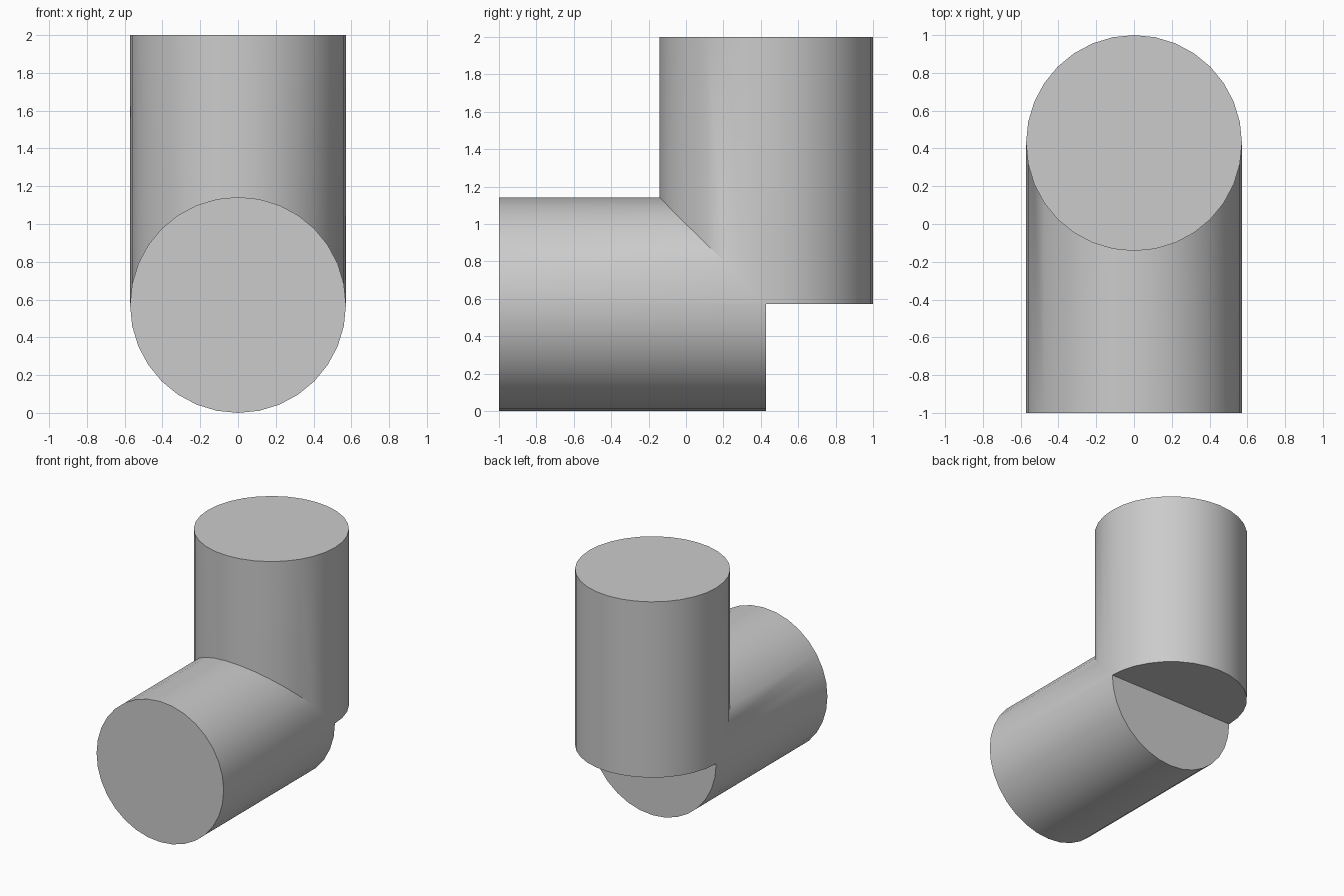
import bpy
from math import pi, radians

cube = bpy.data.objects.get("Cube")
if cube:
    bpy.data.objects.remove(cube, do_unlink=True)

RADIUS = 4 / 7
LENGTH = 2 - RADIUS
CENTRE_Y = 1 - RADIUS

grey = bpy.data.materials.new("plain grey")
grey.use_nodes = True
grey.diffuse_color = (0.6, 0.6, 0.6, 1)
grey.node_tree.nodes["Principled BSDF"].inputs["Base Color"].default_value = grey.diffuse_color


def pipe(name, location, tilt=0):
    """Solid round bar, standing or tilted about x."""
    bpy.ops.mesh.primitive_cylinder_add(vertices=32, radius=RADIUS, depth=LENGTH,
                                        location=location, rotation=(tilt, 0, 0))
    obj = bpy.context.object
    obj.name = name
    obj.data.materials.append(grey)
    bpy.ops.object.transform_apply(location=True, rotation=True, scale=True)
    return obj


# Upright arm and forward arm, each ending on the other's axis
upright = pipe("upright_arm", (0, CENTRE_Y, 2 - LENGTH / 2))
forward = pipe("forward_arm", (0, LENGTH / 2 - 1, RADIUS), pi / 2)

# Weld both arms into one elbow
elbow = upright
elbow.name = "elbow_pipe"
weld = elbow.modifiers.new("weld", 'BOOLEAN')
weld.operation = 'UNION'
weld.solver = 'EXACT'
weld.object = forward
bpy.ops.object.select_all(action='DESELECT')
elbow.select_set(True)
bpy.context.view_layer.objects.active = elbow
bpy.ops.object.modifier_apply(modifier=weld.name)
bpy.data.objects.remove(forward, do_unlink=True)

bpy.ops.object.shade_smooth_by_angle(angle=radians(30))
